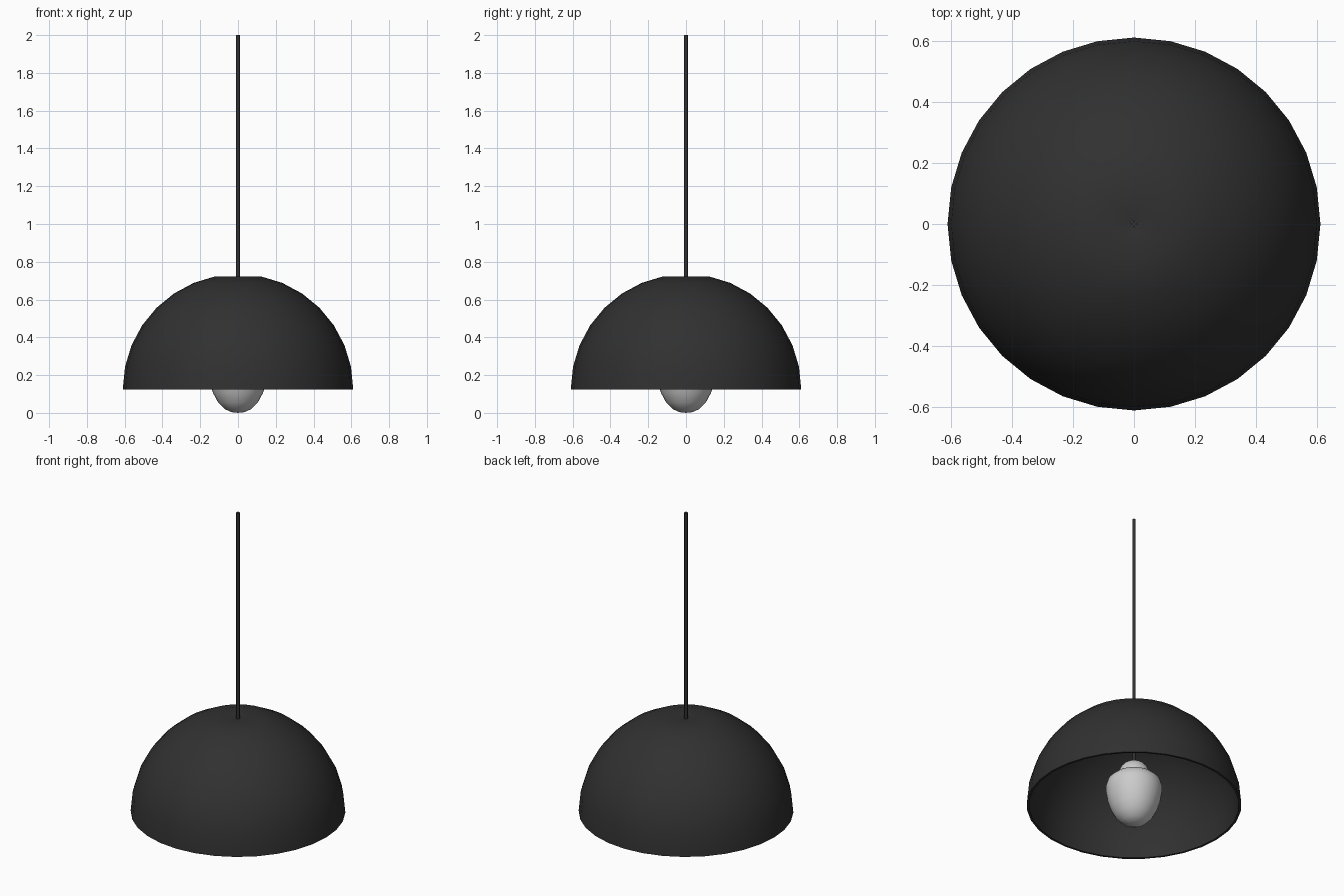
import bpy, bmesh
from math import sin, cos, pi, radians

if "Cube" in bpy.data.objects:
    bpy.data.objects.remove(bpy.data.objects["Cube"])

black = bpy.data.materials.new("matte_black")
black.diffuse_color = (0.03, 0.03, 0.03, 1)
black.use_nodes = True
black.node_tree.nodes["Principled BSDF"].inputs["Base Color"].default_value = black.diffuse_color


def lathe(name, profile, sides, angle=60, mat=None, closed=False):
    """Revolve (radius, height) points around the z axis."""
    bm = bmesh.new()
    verts = [bm.verts.new((r, 0, z)) for r, z in profile]
    edges = [bm.edges.new(p) for p in zip(verts, verts[1:])]
    if closed:
        edges.append(bm.edges.new((verts[-1], verts[0])))
    bmesh.ops.spin(bm, geom=verts + edges, cent=(0, 0, 0), axis=(0, 0, 1),
                   angle=2 * pi, steps=sides, use_duplicate=False)
    bmesh.ops.remove_doubles(bm, verts=bm.verts, dist=1e-4)
    bmesh.ops.recalc_face_normals(bm, faces=bm.faces)
    mesh = bpy.data.meshes.new(name)
    bm.to_mesh(mesh)
    bm.free()
    obj = bpy.data.objects.new(name, mesh)
    bpy.context.collection.objects.link(obj)
    if mat:
        mesh.materials.append(mat)
    bpy.ops.object.select_all(action='DESELECT')
    obj.select_set(True)
    bpy.context.view_layer.objects.active = obj
    bpy.ops.object.shade_smooth_by_angle(angle=radians(angle))
    return obj


# Half-dome shade: outer and inner skins, dipping slightly at the cord
def dome(radius):
    return [(radius * cos(i * pi / 16), 0.125 + radius * sin(i * pi / 16)) for i in range(8)]


outer = dome(0.61) + [(0.01, 0.71)]
inner = dome(0.597) + [(0.01, 0.697)]
lathe("shade", outer + inner[::-1], 32, mat=black, closed=True)

# Hanging cord, running through the shade to the bulb
lathe("cord", [(0, 0.38), (0.01, 0.38), (0.01, 2.0), (0, 2.0)], 12, mat=black)

# Egg-shaped bulb
lathe("bulb", [(0, 0), (0.035, 0.004), (0.07, 0.02), (0.105, 0.055), (0.132, 0.105),
               (0.15, 0.16), (0.159, 0.21), (0.16, 0.245), (0.15, 0.28),
               (0.125, 0.305), (0.08, 0.32), (0, 0.325)], 32)

# Rounded socket above the bulb
lathe("socket", [(0, 0.30), (0.09, 0.30)] +
      [(0.09 * cos(i * pi / 12), 0.32 + 0.09 * sin(i * pi / 12)) for i in range(6)] +
      [(0, 0.41)], 32)
